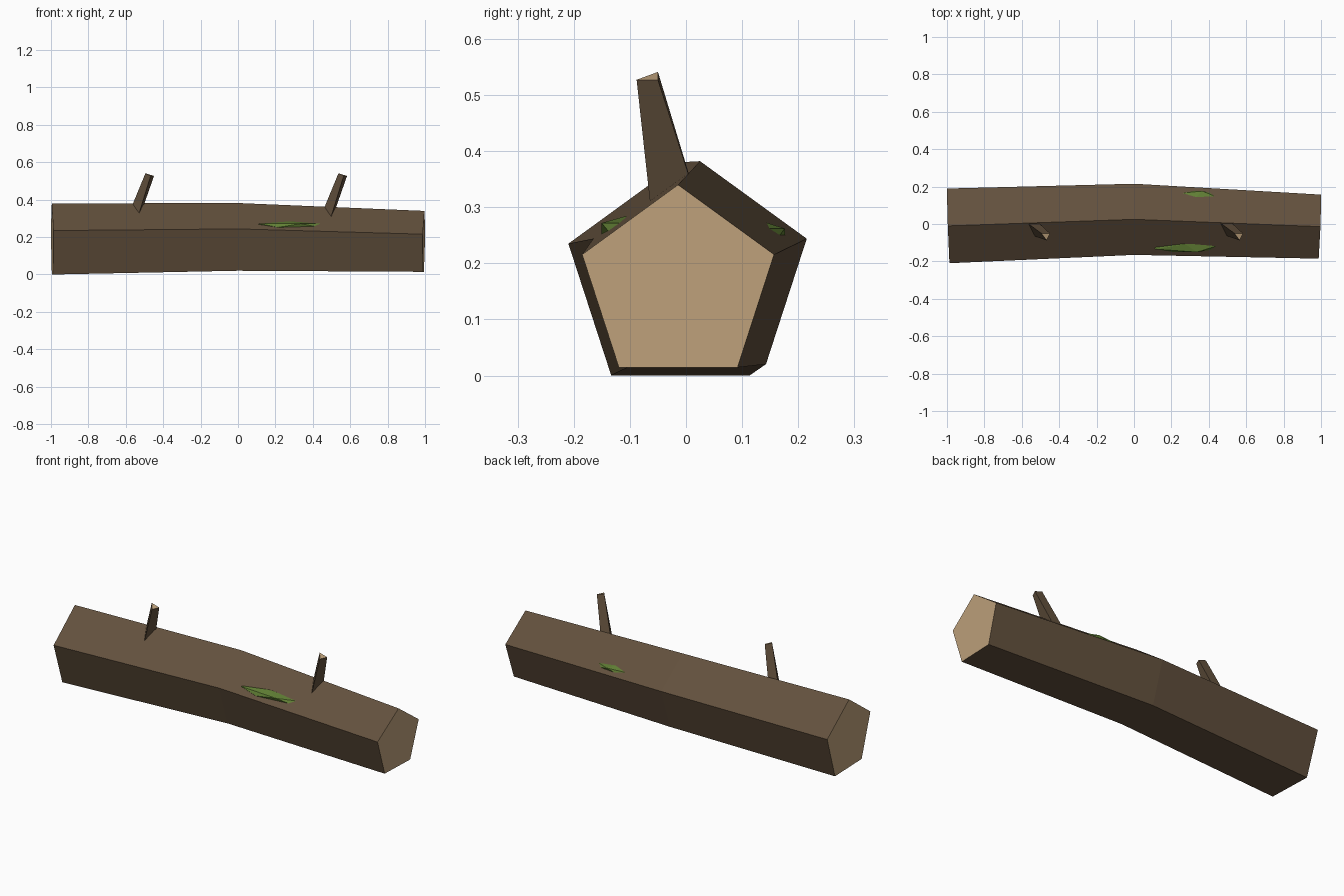
import bpy, bmesh, math
from mathutils import Vector

if "Cube" in bpy.data.objects:
    bpy.data.objects.remove(bpy.data.objects["Cube"])


def material(name, rgb):
    m = bpy.data.materials.new(name)
    m.diffuse_color = (*rgb, 1)
    m.use_nodes = True
    m.node_tree.nodes["Principled BSDF"].inputs["Base Color"].default_value = m.diffuse_color
    return m


bark = material("bark brown", (0.125, 0.082, 0.047))
wood = material("cut wood tan", (0.52, 0.36, 0.20))
moss = material("moss green", (0.12, 0.215, 0.035))


def add_object(name, bm, mats):
    bmesh.ops.recalc_face_normals(bm, faces=bm.faces)
    me = bpy.data.meshes.new(name)
    bm.to_mesh(me)
    bm.free()
    for m in mats:
        me.materials.append(m)
    ob = bpy.data.objects.new(name, me)
    bpy.context.collection.objects.link(ob)
    return ob


def loft(name, rings):
    """Bark skin through the rings, closed by cut-wood caps."""
    bm = bmesh.new()
    loops = [[bm.verts.new(p) for p in ring] for ring in rings]
    n = len(loops[0])
    for a, b in zip(loops, loops[1:]):
        for i in range(n):
            j = (i + 1) % n
            bm.faces.new((a[i], a[j], b[j], b[i]))
    for cap in (loops[0], loops[-1]):
        bm.faces.new(cap).material_index = 1
    return add_object(name, bm, [bark, wood])


def pentagon(centre, radius, axis):
    """Five-sided ring, point up, square to the trunk axis."""
    side = Vector((0, 0, 1)).cross(axis).normalized()
    up = axis.cross(side).normalized()
    return [centre + radius * (math.cos(t) * up + math.sin(t) * side)
            for t in (i * math.tau / 5 for i in range(5))]


# Log: slightly bent, tapering trunk
path = [Vector((-0.993, -0.010, 0.170)),
        Vector((0, 0.025, 0.182)),
        Vector((0.993, -0.014, 0.160))]
axes = [path[1] - path[0], path[2] - path[0], path[2] - path[1]]
loft("log", [pentagon(c, r, a.normalized())
             for c, r, a in zip(path, (0.21, 0.20, 0.18), axes)])

# Branch stubs: three-sided, leaning, sunk into the log
base = [(-0.590, 0.020, 0.31), (-0.525, 0.020, 0.31), (-0.540, -0.062, 0.29)]
tip = [(-0.495, -0.050, 0.541), (-0.449, -0.050, 0.527), (-0.467, -0.088, 0.527)]
for name, dx in (("left_branch_stub", 0), ("right_branch_stub", 1.032)):
    loft(name, [[Vector(p) + Vector((dx, 0, 0)) for p in ring]
                for ring in (base, tip)])

# Moss patches: flattened faceted blobs half buried in the bark
for name, centre, size in (
        ("front_moss", (0.275, -0.108, 0.262), (0.22, 0.05, 0.022)),
        ("back_moss", (0.33, 0.142, 0.253), (0.13, 0.04, 0.02))):
    bm = bmesh.new()
    bmesh.ops.create_icosphere(bm, subdivisions=1, radius=1)
    for v in bm.verts:
        v.co = Vector(c + s * k for c, s, k in zip(centre, size, v.co))
    add_object(name, bm, [moss])
